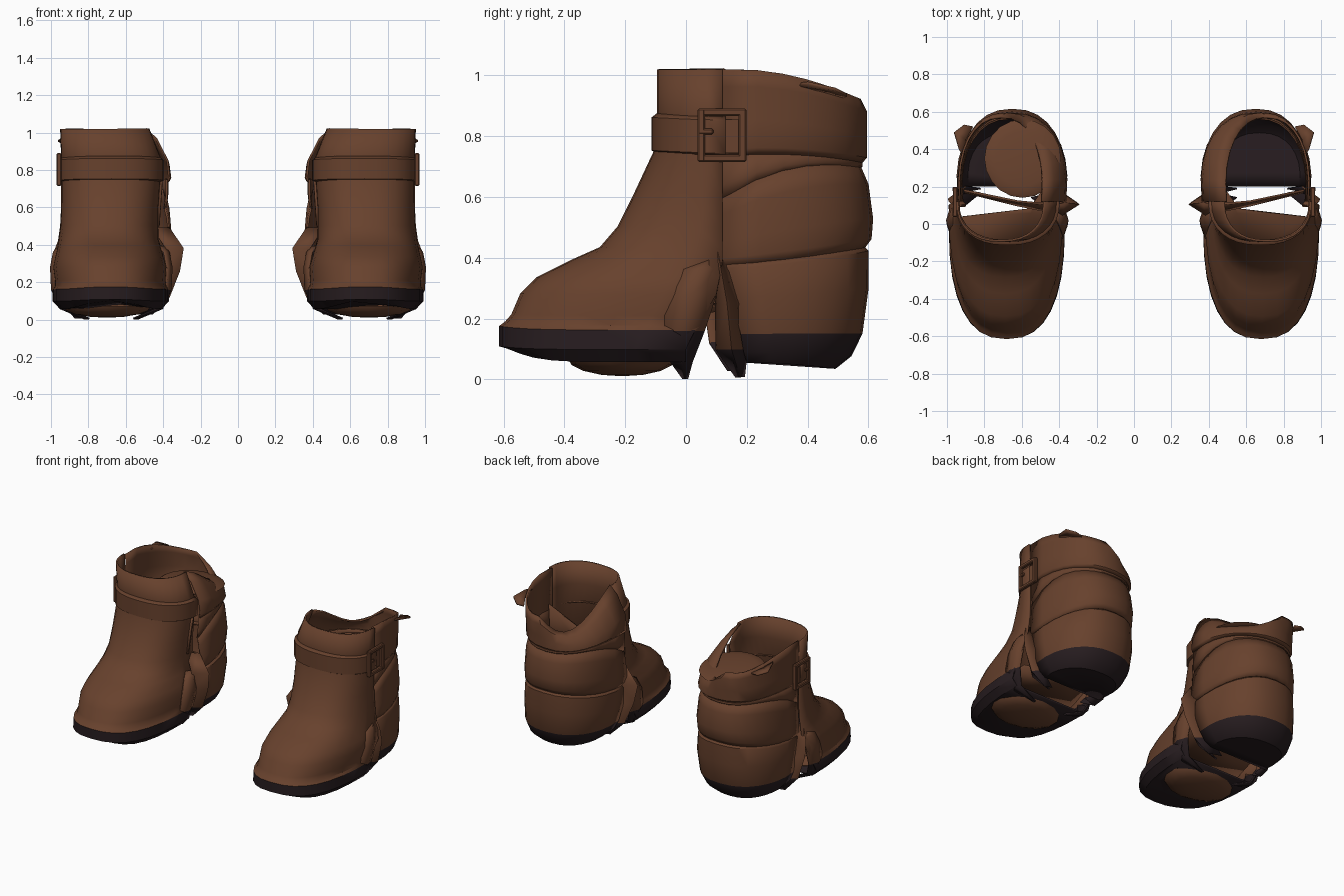
import bpy, bmesh, math
from mathutils import Vector

old_cube = bpy.data.objects.get("Cube")
if old_cube:
    bpy.data.objects.remove(old_cube, do_unlink=True)


def make_material(name, colour):
    material = bpy.data.materials.new(name)
    material.use_nodes = True
    material.diffuse_color = colour
    shader = material.node_tree.nodes["Principled BSDF"]
    shader.inputs["Base Color"].default_value = colour
    shader.inputs["Roughness"].default_value = 0.8
    return material


LEATHER = make_material("brown leather", (0.136, 0.053, 0.026, 1))
RUBBER = make_material("dark sole", (0.02, 0.012, 0.014, 1))
COLUMNS = 16


def finish(name, mesh_data, side, thickness=0.0, angle=35):
    """Turn a bmesh into a shaded object, mirrored for the other foot."""
    for vert in mesh_data.verts:
        vert.co.x *= side
    bmesh.ops.recalc_face_normals(mesh_data, faces=mesh_data.faces)
    mesh = bpy.data.meshes.new(name)
    mesh_data.to_mesh(mesh)
    mesh_data.free()
    mesh.materials.append(LEATHER)
    mesh.materials.append(RUBBER)
    part = bpy.data.objects.new(("left_" if side > 0 else "right_") + name, mesh)
    bpy.context.collection.objects.link(part)
    if thickness:
        shell = part.modifiers.new("leather thickness", 'SOLIDIFY')
        shell.thickness = thickness
        shell.offset = 0
    bpy.ops.object.select_all(action='DESELECT')
    part.select_set(True)
    bpy.context.view_layer.objects.active = part
    bpy.ops.object.shade_smooth_by_angle(angle=math.radians(angle))


def loft(rows, dark_rows=0, cap=False):
    """Skin rows of points; the lowest rows and the cap can be dark."""
    bm = bmesh.new()
    grid = [[bm.verts.new(point) for point in row] for row in rows]
    for r in range(len(grid) - 1):
        for c in range(len(grid[r]) - 1):
            face = bm.faces.new((grid[r][c], grid[r][c + 1], grid[r + 1][c + 1], grid[r + 1][c]))
            face.material_index = int(r < dark_rows)
    if cap:
        bm.faces.new(grid[0]).material_index = 1
    return bm


def arch(inner, outer, start, end, power, height, waist=0.0):
    """A U-shaped row of points, open at y=start and closed at y=end."""
    row = []
    for i in range(COLUMNS + 1):
        angle = math.pi * i / COLUMNS
        c, s = math.cos(angle), max(0.0, math.sin(angle))
        reach = s ** power
        half = (outer - inner) / 2 * (1 - waist * (1 - reach) ** 3)
        x = (inner + outer) / 2 + half * math.copysign(abs(c) ** power, c)
        row.append((x, start + (end - start) * reach, height(c, s, reach)))
    return row


# Vamp rows: height, inner x, outer x, rear y, toe y
VAMP = [(.062, .41, .95, 0, -.58), (.1, .375, .985, 0, -.61), (.16, .375, .985, .03, -.61),
        (.175, .385, .975, .05, -.59), (.21, .39, .975, .06, -.57), (.28, .385, .985, .1, -.54),
        (.33, .4, .975, .11, -.49), (.39, .42, .96, .12, -.37), (.43, .43, .955, .12, -.28),
        (.5, .43, .945, .12, -.22), (.6, .43, .94, .12, -.17), (.75, .42, .94, .12, -.1),
        (.87, .42, .94, .12, -.09), (1.02, .48, .945, .12, -.09)]

# Heel tiers: lower edge, upper edge (front, middle, back), drop of the upper
# edge on the inner side, then rows of fraction, inner x, outer x, front y, back y
TIERS = {
    "heel_counter": ((.06, .055, .04), (.38, .4, .44), 0,
                     [(0, .44, .9, .2, .49), (.1, .4, .93, .19, .54), (.28, .37, .95, .18, .575),
                      (.65, .35, .955, .15, .595), (.95, .355, .95, .13, .595), (1, .37, .94, .13, .575)]),
    "ankle_panel": ((.37, .39, .43), (.6, .7, .71), 0,
                    [(0, .37, .94, .12, .58), (.12, .355, .95, .12, .605), (.35, .35, .95, .12, .61),
                     (.75, .36, .945, .12, .595), (1, .375, .935, .12, .565)]),
    "wedge_panel": ((.59, .69, .69), (.75, .75, .73), 0,
                    [(0, .375, .935, .12, .565), (.3, .365, .94, .12, .575), (1, .365, .94, .12, .575)]),
    "cuff_panel": ((.735, .74, .715), (1.02, 1.0, .92), .28,
                   [(0, .36, .94, .12, .575), (.08, .35, .95, .12, .59), (.4, .36, .95, .12, .59),
                    (.8, .42, .945, .12, .59), (1, .48, .945, .12, .57)]),
}


def edge_height(edge, s):
    front, middle, back = edge
    return front * (1 - s) * (1 - 2 * s) + 4 * middle * s * (1 - s) + back * s * (2 * s - 1)


def build_tier(name, side):
    lower, upper, drop, profile = TIERS[name]
    rows = []
    for f, inner, outer, front, back in profile:
        def height(c, s, reach, f=f):
            top = edge_height(upper, reach) - drop * max(0, -c) * s
            return edge_height(lower, reach) * (1 - f) + top * f
        rows.append(arch(inner, outer, front, back, .85, height, waist=.06))
    heel = name == "heel_counter"
    finish(name, loft(rows, 2 if heel else 0, heel), side, .012)


def build_vamp(side):
    rows = []
    for index, (z, inner, outer, rear, toe) in enumerate(VAMP):
        def height(c, s, reach, z=z, index=index):
            toe_lift = .045 if index == 0 else .012 if index < 4 else 0
            return z + toe_lift * s ** 6
        rows.append(arch(inner, outer, rear, toe, .8 if index < 9 else .85, height))
    finish("vamp_and_sole", loft(rows, 2, True), side, .012)


def build_strap(side):
    rows = []
    for z, grow in ((.735, 0), (.745, .02), (.85, .02), (.865, 0)):
        rows.append(arch(.42 - grow, .94 + grow * .7, .13, -.09 - grow, .85,
                         lambda c, s, reach, z=z: z + .01 * s))
    finish("ankle_strap", loft(rows), side, .008)


def box(bm, centre, size):
    made = bmesh.ops.create_cube(bm, size=1)["verts"]
    for vert in made:
        vert.co = Vector(centre) + Vector([a * b for a, b in zip(vert.co, size)])


def build_buckle(side):
    bm = bmesh.new()
    for sign in (-1, 1):
        box(bm, (.957, .118 + sign * .068, .803), (.026, .025, .175))
        box(bm, (.957, .118, .803 + sign * .076), (.024, .13, .024))
    box(bm, (.963, .065, .815), (.016, .05, .02))
    bmesh.ops.bevel(bm, geom=bm.edges[:], offset=.005, segments=1, affect='EDGES')
    finish("buckle", bm, side)
    # strap end seen through the frame
    bm = bmesh.new()
    box(bm, (.945, .11, .8), (.016, .13, .11))
    finish("strap_end", bm, side)


def build_fold(name, side, stations, inward, dark_rows=1):
    """A creased leaf of leather: height, front y, back y, crest x."""
    rows = []
    for z, front, back, crest in stations:
        middle = (front + back) / 2
        rows.append([(crest + inward, front, z), (crest, middle, z), (crest + inward, back, z)])
    finish(name, loft(rows, dark_rows), side, .01, 50)


def build_details(side):
    # creased folds on both sides of the open waist
    build_fold("outer_fold", side, [(.01, .165, .19, .87), (.1, .1, .2, .95), (.25, .1, .17, .99),
                                    (.35, .095, .14, .985), (.44, .095, .105, .95)], -.05)
    build_fold("inner_fold", side, [(.03, .14, .19, .46), (.12, .08, .2, .37), (.26, .06, .18, .315),
                                    (.38, .05, .16, .295), (.49, .1, .13, .37)], .09)
    front_fold = [(.005, -.01, .005, .82), (.06, -.05, .02, .95), (.16, -.08, .06, .995),
                  (.28, -.06, .1, 1.0), (.36, -.02, .11, .985), (.39, .03, .12, .96)]
    build_fold("front_outer_fold", side, front_fold, -.025, 2)
    build_fold("front_inner_fold", side, [(z, a, b, 1.355 - x) for z, a, b, x in front_fold], .025, 2)
    # leather bulging through the front sole
    bm = bmesh.new()
    bmesh.ops.create_uvsphere(bm, u_segments=14, v_segments=8, radius=1)
    for vert in bm.verts:
        vert.co = Vector((.7 + vert.co.x * .24, -.21 + vert.co.y * .18, .07 + vert.co.z * .06))
    finish("sole_bulge", bm, side)
    # loose flap on the outer rim
    bm = loft([[(.91, .36, .97), (.9, .45, .95), (.86, .52, .93)],
               [(.935, .4, .975), (.962, .49, .955), (.91, .53, .935)]])
    finish("rim_flap", bm, side, .01)
    # crumpled lining across the opening and over the front sole
    bm = loft([[(.42, .06, .5), (.62, .1, .45), (.9, .17, .5)],
               [(.4, .1, .8), (.62, .12, .62), (.91, .18, .8)]])
    finish("crumpled_lining", bm, side, .012)
    bm = loft([[(.4, -.14, .17), (.65, -.16, .18), (.95, -.14, .17)],
               [(.38, .05, .25), (.55, .06, .22), (.92, .04, .2)],
               [(.38, .2, .22), (.5, .17, .24), (.56, .08, .24)]])
    finish("waist_lining", bm, side, .01)


for side in (1, -1):
    build_vamp(side)
    for tier_name in TIERS:
        build_tier(tier_name, side)
    build_strap(side)
    build_buckle(side)
    build_details(side)

# Domed lid inside one cuff only
lid = bmesh.new()
bmesh.ops.create_uvsphere(lid, u_segments=20, v_segments=8, radius=1)
for vert in lid.verts:
    vert.co = Vector((.595 + vert.co.x * .205, .35 + vert.co.y * .21, .83 + vert.co.z * .025 - vert.co.y * .02))
finish("cuff_lid", lid, -1)
